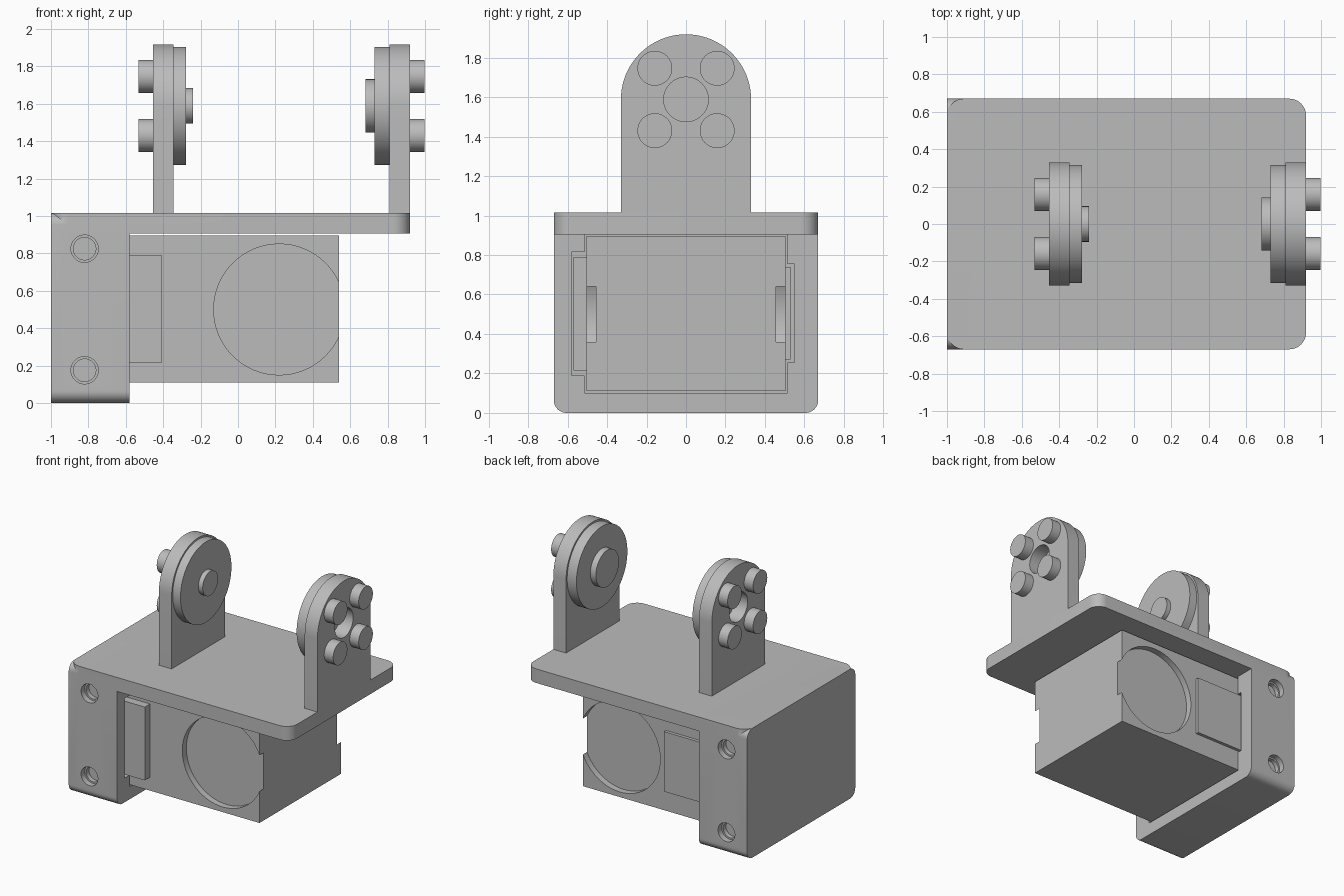
import bpy, bmesh
from math import sin, cos, pi

cube = bpy.data.objects.get("Cube")
if cube:
    bpy.data.objects.remove(cube, do_unlink=True)

grey = bpy.data.materials.new("plain grey")
grey.use_nodes = True
COLOUR = (0.5, 0.5, 0.5, 1)
grey.diffuse_color = COLOUR
grey.node_tree.nodes["Principled BSDF"].inputs["Base Color"].default_value = COLOUR


def arc(cx, cy, r, start, end, n):
    return [(cx + r * cos(start + (end - start) * i / n),
             cy + r * sin(start + (end - start) * i / n)) for i in range(n + 1)]


def rounded(x0, x1, y0, y1, r, corners="1234"):
    """Rectangle outline; the named corners (from top right, anticlockwise) are rounded."""
    pts = []
    centres = [(x1, y1, -1, -1), (x0, y1, 1, -1), (x0, y0, 1, 1), (x1, y0, -1, 1)]
    for i, (x, y, sx, sy) in enumerate(centres):
        if str(i + 1) in corners:
            pts += arc(x + sx * r, y + sy * r, r, i * pi / 2, (i + 1) * pi / 2, 10)
        else:
            pts.append((x, y))
    return pts


def prism(name, outline, axis, lo, hi):
    """Extrude an outline along x (outline in yz), y (outline in xz) or z (outline in xy)."""
    place = {"x": lambda a, b, t: (t, a, b),
             "y": lambda a, b, t: (a, t, b),
             "z": lambda a, b, t: (a, b, t)}[axis]
    bm = bmesh.new()
    face = bm.faces.new([bm.verts.new(place(a, b, lo)) for a, b in outline])
    out = bmesh.ops.extrude_face_region(bm, geom=[face])
    verts = [v for v in out["geom"] if isinstance(v, bmesh.types.BMVert)]
    bmesh.ops.translate(bm, verts=verts, vec=place(0, 0, hi - lo))
    bmesh.ops.recalc_face_normals(bm, faces=bm.faces)
    mesh = bpy.data.meshes.new(name)
    bm.to_mesh(mesh)
    bm.free()
    mesh.materials.append(grey)
    ob = bpy.data.objects.new(name, mesh)
    bpy.context.collection.objects.link(ob)
    return ob


def box(name, x0, x1, y0, y1, z0, z1):
    return prism(name, [(x0, y0), (x1, y0), (x1, y1), (x0, y1)], "z", z0, z1)


def disc(name, axis, a, b, r, lo, hi):
    return prism(name, arc(a, b, r, 0, 2 * pi, 64)[:-1], axis, lo, hi)


def combine(ob, operation, tools):
    """Apply booleans and discard the tool objects."""
    for tool in tools:
        mod = ob.modifiers.new("bool", "BOOLEAN")
        mod.operation, mod.object, mod.solver = operation, tool, "EXACT"
        graph = bpy.context.evaluated_depsgraph_get()
        mesh = bpy.data.meshes.new_from_object(ob.evaluated_get(graph))
        ob.modifiers.clear()
        ob.data = mesh
        bpy.data.objects.remove(tool, do_unlink=True)


parts = []

# Housing block with overhanging top plate
housing = prism("housing", rounded(-0.67, 0.67, 0, 1.015, 0.065), "x", -1, -0.58)
plate = prism("top_plate", rounded(-1, 0.92, -0.67, 0.67, 0.09), "z", 0.905, 1.015)
combine(housing, "UNION", [plate])

# Motor pocket, tab slots and stepped screw holes
cutters = [box("pocket", -0.9, -0.5, -0.515, 0.515, 0.1, 0.905),
           box("front_slot", -0.9, -0.5, -0.58, -0.5, 0.19, 0.815),
           box("back_slot", -0.9, -0.5, 0.5, 0.55, 0.255, 0.755)]
for side in (-1, 1):
    for z in (0.175, 0.825):
        for r, depth in ((0.073, 0.045), (0.06, 0.08)):
            ends = sorted((side * (0.67 - depth), side * 0.72))
            cutters.append(disc("hole", "y", -0.82, z, r, *ends))
combine(housing, "DIFFERENCE", cutters)
parts.append(housing)

# Motor body with a shallow round recess on each side
body = box("motor_body", -0.9, 0.54, -0.505, 0.505, 0.11, 0.895)
combine(body, "DIFFERENCE", [disc("recess", "y", 0.22, 0.5, 0.35, *ends)
                             for ends in ((-0.6, -0.455), (0.455, 0.6))])
parts.append(body)
parts.append(box("front_tab", -0.9, -0.41, -0.57, -0.5, 0.215, 0.79))
parts.append(box("back_tab", -0.9, -0.18, 0.5, 0.53, 0.27, 0.74))

# Two upright brackets, each with a horn disc, hub and four screws
AXIS_Z = 1.588


def bracket(label, outer, inward, disc_depth, hub_r, hub_depth):
    def span(a, b):
        return sorted((outer + inward * a, outer + inward * b))

    outline = [(-0.33, 0.96), (0.33, 0.96)] + arc(0, AXIS_Z, 0.33, 0, pi, 40)
    arm = prism(label + "_bracket", outline, "x", *span(0, 0.11))
    combine(arm, "DIFFERENCE", [disc("bore", "x", 0, AXIS_Z, 0.113, *span(-0.1, 0.2))])
    parts.append(arm)
    face = 0.11 + disc_depth
    parts.append(disc(label + "_horn_disc", "x", 0, AXIS_Z, 0.316, *span(0.11, face)))
    parts.append(disc(label + "_hub", "x", 0, AXIS_Z, hub_r, *span(face, face + hub_depth)))
    for y in (-0.158, 0.158):
        for dz in (-0.158, 0.158):
            parts.append(disc(label + "_screw", "x", y, AXIS_Z + dz, 0.088, *span(-0.078, 0)))


bracket("right", -0.455, 1, 0.067, 0.095, 0.038)
bracket("left", 0.92, -1, 0.08, 0.143, 0.048)

# Smooth round walls, keep edges crisp
bpy.ops.object.select_all(action="DESELECT")
for ob in parts:
    ob.select_set(True)
bpy.context.view_layer.objects.active = housing
bpy.ops.object.shade_smooth_by_angle(angle=pi / 6)
